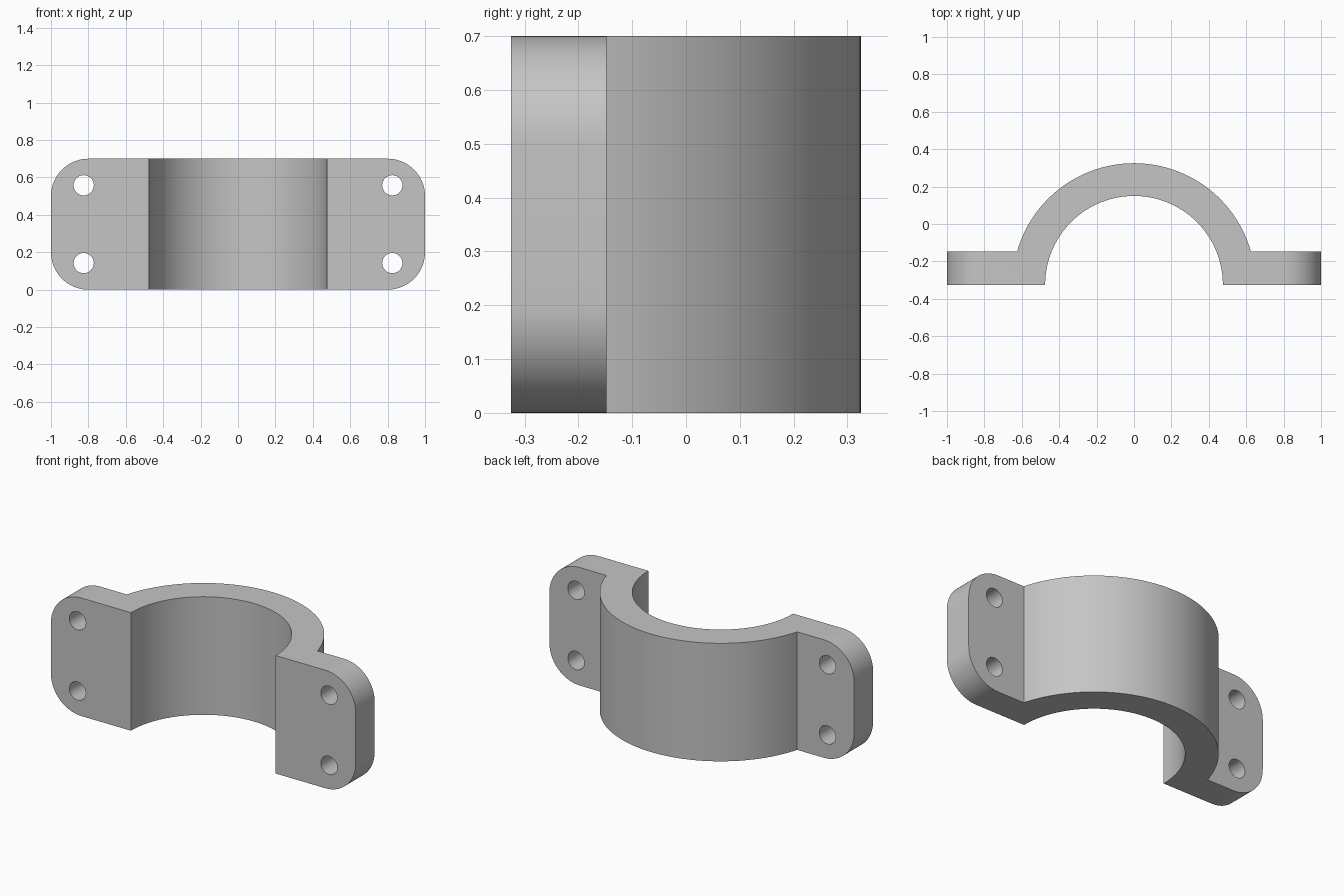
import bpy, bmesh
from math import sin, cos, asin, pi, radians

cube = bpy.data.objects.get("Cube")
if cube:
    bpy.data.objects.remove(cube, do_unlink=True)

HEIGHT = 0.70
FRONT, FLANGE_BACK = -0.325, -0.148
INNER_R, OUTER_R = 0.475, 0.65
CORNER_R = 0.2
HOLE_X, HOLE_Z, HOLE_R = 0.825, 0.142, 0.054

grey = bpy.data.materials.new("plain grey")
grey.use_nodes = True
colour = (0.56, 0.56, 0.56, 1)
grey.diffuse_color = colour
grey.node_tree.nodes["Principled BSDF"].inputs["Base Color"].default_value = colour


def arc(radius, start, end, steps):
    angles = [start + (end - start) * i / steps for i in range(steps + 1)]
    return [(radius * cos(a), FRONT + radius * sin(a)) for a in angles]


# Saddle outline: right flange, outer arch, left flange, inner arch
tilt = asin((FLANGE_BACK - FRONT) / OUTER_R)
outline = [(1, FRONT), (1, FLANGE_BACK)]
outline += arc(OUTER_R, tilt, pi - tilt, 64)
outline += [(-1, FLANGE_BACK), (-1, FRONT)]
outline += arc(INNER_R, pi, 0, 64)

bm = bmesh.new()
base = bm.faces.new([bm.verts.new((x, y, 0)) for x, y in outline])
top = bmesh.ops.extrude_face_region(bm, geom=[base])["geom"]
bmesh.ops.translate(bm, vec=(0, 0, HEIGHT),
                    verts=[v for v in top if isinstance(v, bmesh.types.BMVert)])

# Round the four outer flange corners
corners = [e for e in bm.edges
           if all(abs(v.co.x) > 0.999 for v in e.verts)
           and abs(e.verts[0].co.z - e.verts[1].co.z) < 0.001]
bmesh.ops.bevel(bm, geom=corners, offset=CORNER_R, offset_type='OFFSET',
                segments=20, profile=0.5, affect='EDGES')
bmesh.ops.recalc_face_normals(bm, faces=bm.faces[:])

mesh = bpy.data.meshes.new("clamp_half")
bm.to_mesh(mesh)
bm.free()
mesh.materials.append(grey)
clamp = bpy.data.objects.new("clamp_half", mesh)
bpy.context.collection.objects.link(clamp)

# Bolt holes through both flanges
for side in (-1, 1):
    for z in (HOLE_Z, HEIGHT - HOLE_Z):
        bpy.ops.mesh.primitive_cylinder_add(
            vertices=40, radius=HOLE_R, depth=0.5,
            location=(side * HOLE_X, (FRONT + FLANGE_BACK) / 2, z),
            rotation=(pi / 2, 0, 0))
        cutter = bpy.context.object
        cutter.name = "bolt_hole_cutter"
        cutter.hide_render = True
        cutter.data.materials.append(grey)
        cut = clamp.modifiers.new("bolt_hole", 'BOOLEAN')
        cut.operation = 'DIFFERENCE'
        cut.solver = 'EXACT'
        cut.object = cutter
        bpy.ops.object.select_all(action='DESELECT')
        clamp.select_set(True)
        bpy.context.view_layer.objects.active = clamp
        bpy.ops.object.modifier_apply(modifier=cut.name)
        bpy.data.objects.remove(cutter, do_unlink=True)

bpy.ops.object.shade_smooth_by_angle(angle=radians(30))
